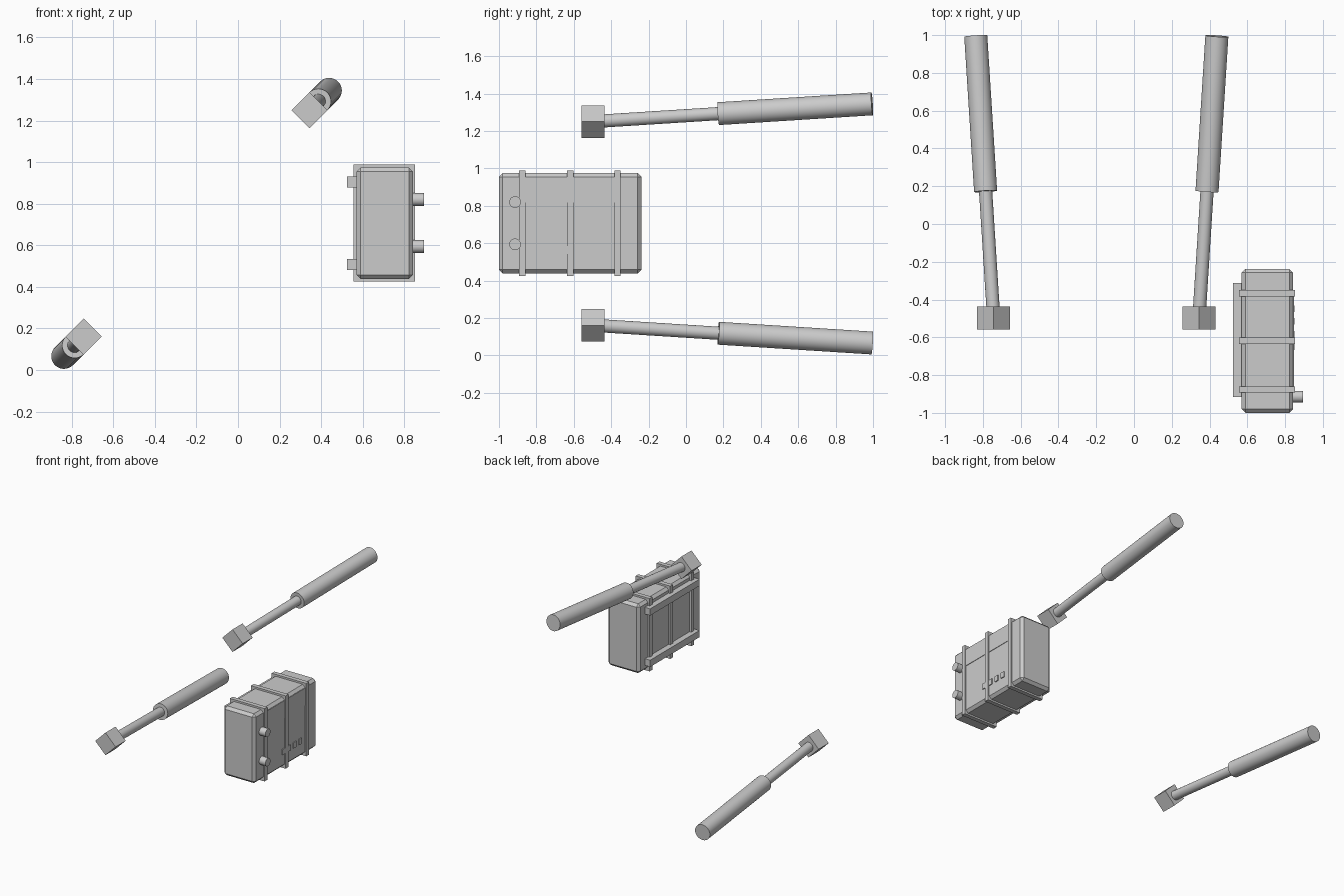
import bpy, bmesh
from mathutils import Vector, Matrix

if "Cube" in bpy.data.objects:
    bpy.data.objects.remove(bpy.data.objects["Cube"])

grey = bpy.data.materials.new("plain grey")
grey.diffuse_color = (0.6, 0.6, 0.6, 1)
grey.use_nodes = True
grey.node_tree.nodes["Principled BSDF"].inputs["Base Color"].default_value = grey.diffuse_color


def finish(bm, name, smooth=False):
    me = bpy.data.meshes.new(name)
    bmesh.ops.recalc_face_normals(bm, faces=bm.faces)
    bm.to_mesh(me)
    bm.free()
    me.materials.append(grey)
    ob = bpy.data.objects.new(name, me)
    bpy.context.collection.objects.link(ob)
    if smooth:
        bpy.ops.object.select_all(action='DESELECT')
        ob.select_set(True)
        bpy.context.view_layer.objects.active = ob
        bpy.ops.object.shade_smooth_by_angle(angle=0.6)
    return ob


def box(name, lo, hi, bevel=0):
    lo, hi = Vector(lo), Vector(hi)
    bm = bmesh.new()
    bmesh.ops.create_cube(bm, size=1, matrix=Matrix.Translation((lo + hi) / 2)
                          @ Matrix.Diagonal((*(hi - lo), 1)))
    if bevel:
        bmesh.ops.bevel(bm, geom=bm.edges[:], offset=bevel, segments=1,
                        affect='EDGES', profile=0.5)
    return finish(bm, name)


def rod(name, a, b, r, sides=32):
    a, b = Vector(a), Vector(b)
    d = b - a
    rot = d.to_track_quat('Z', 'Y').to_matrix().to_4x4()
    bm = bmesh.new()
    bmesh.ops.create_cone(bm, cap_ends=True, segments=sides, radius1=r, radius2=r,
                          depth=d.length, matrix=Matrix.Translation((a + b) / 2) @ rot)
    return finish(bm, name, True)


# Two telescopic struts, each with a diamond-turned mounting block
for side, x0, z0, s in (("upper", 0.344, 1.25, 1), ("lower", -0.743, 0.161, -1)):
    def at(y):
        k = s * 0.0635 * (y + 0.497)
        return (x0 + k, y, z0 + k)

    bm = bmesh.new()
    bmesh.ops.create_cube(bm, size=0.123, matrix=Matrix.Translation((x0, -0.497, z0))
                          @ Matrix.Rotation(0.785398, 4, 'Y'))
    finish(bm, side + "_strut_block")
    rod(side + "_strut_piston", at(-0.47), at(0.2), 0.035)
    rod(side + "_strut_sleeve", at(0.173), at(0.995), 0.061)

# Case with chamfered edges
box("case_body", (0.57, -1, 0.438), (0.842, -0.238, 0.974), 0.02)

# Straps round the case
for i, y in enumerate((-0.876, -0.618, -0.366)):
    box(f"case_strap_{i + 1}", (0.556, y - 0.017, 0.425), (0.852, y + 0.017, 0.988))

# Mounting rails on the left side
for name, z in (("upper", 0.905), ("lower", 0.508)):
    box(name + "_rail", (0.525, -0.915, z - 0.026), (0.58, -0.312, z + 0.026))

# Thin panel on the right side, between the outer straps
box("side_panel", (0.83, -0.87, 0.818), (0.846, -0.37, 0.953))

# Row of small buttons
for i in range(4):
    y = -0.65 + i * 0.0673
    box(f"button_{i + 1}", (0.83, y - 0.017, 0.541), (0.849, y + 0.017, 0.585))

# Round connectors
for name, z in (("upper", 0.82), ("lower", 0.594)):
    rod(name + "_connector", (0.82, -0.914, z), (0.896, -0.914, z), 0.031, 24)
